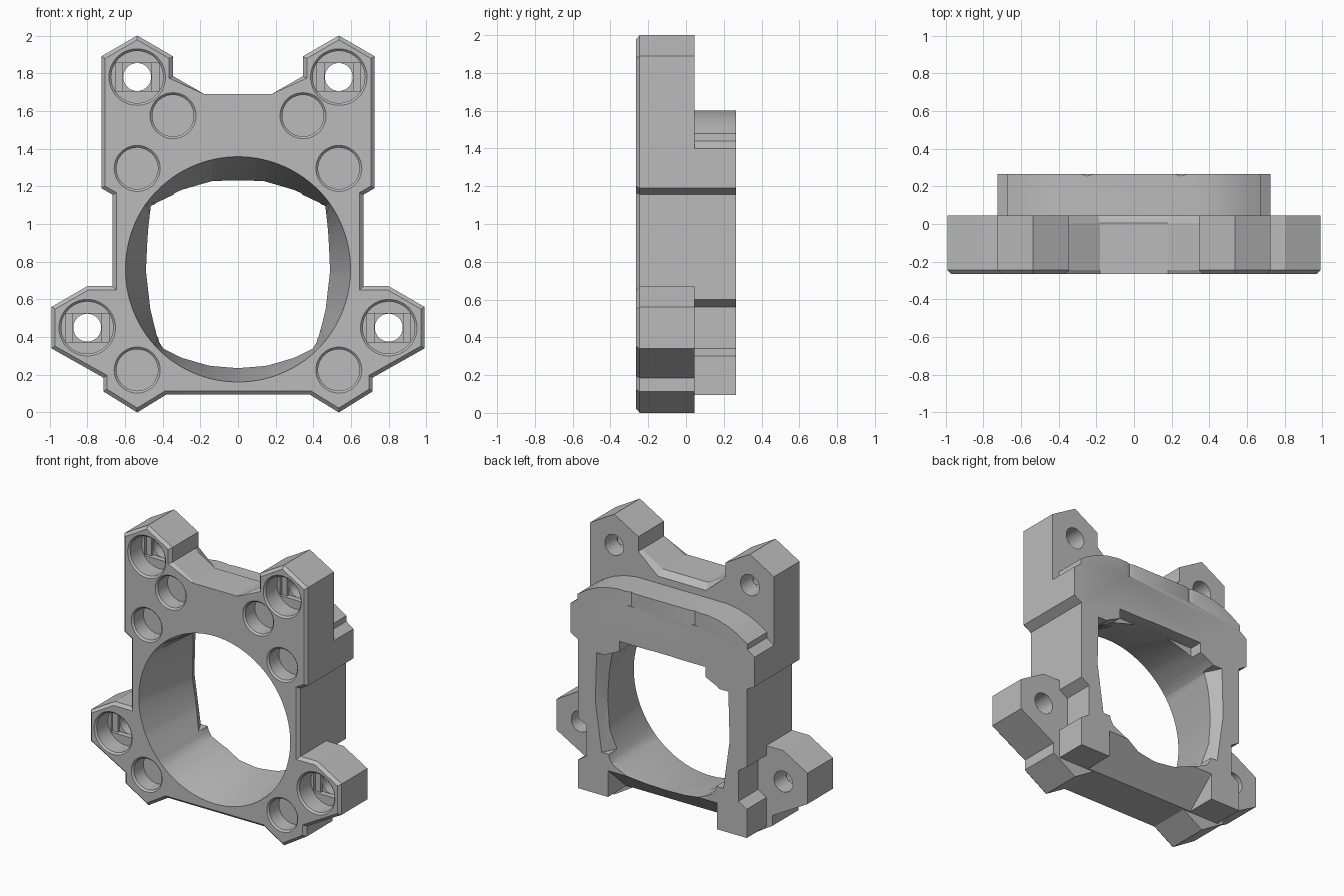
import bpy, bmesh, math
from mathutils import Vector

cube = bpy.data.objects.get("Cube")
if cube:
    bpy.data.objects.remove(cube, do_unlink=True)

FRONT, MID, BACK = -0.265, 0.045, 0.265
HOLE_Z = 0.76

grey = bpy.data.materials.new("matte_grey")
grey.use_nodes = True
grey.diffuse_color = (0.5, 0.5, 0.5, 1)
grey.node_tree.nodes["Principled BSDF"].inputs["Base Color"].default_value = (0.5, 0.5, 0.5, 1)


def finish(bm, name):
    bmesh.ops.recalc_face_normals(bm, faces=bm.faces[:])
    mesh = bpy.data.meshes.new(name)
    bm.to_mesh(mesh)
    bm.free()
    mesh.materials.append(grey)
    obj = bpy.data.objects.new(name, mesh)
    bpy.context.collection.objects.link(obj)
    return obj


def loft(rings):
    """Closed solid through rings of equal point count."""
    bm = bmesh.new()
    loops = [[bm.verts.new(p) for p in ring] for ring in rings]
    n = len(loops[0])
    for a, b in zip(loops, loops[1:]):
        for i in range(n):
            j = (i + 1) % n
            bm.faces.new((a[i], a[j], b[j], b[i]))
    bm.faces.new(loops[0])
    bm.faces.new(loops[-1][::-1])
    bmesh.ops.recalc_face_normals(bm, faces=bm.faces[:])
    return bm


def mirrored(half):
    """Full outline from a right half listed top to bottom."""
    return half + [(-x, z) for x, z in reversed(half) if x > 0]


def prism(outline, y0, y1):
    return loft([[(x, y, z) for x, z in outline] for y in (y0, y1)])


def circle(x, z, r, y, n=48):
    return [(x + r * math.cos(math.tau * i / n), y, z + r * math.sin(math.tau * i / n))
            for i in range(n)]


def box(x0, x1, y0, y1, z0, z1):
    return prism([(x0, z0), (x1, z0), (x1, z1), (x0, z1)], y0, y1)


def combine(body, bm, operation="DIFFERENCE"):
    tool = finish(bm, "cutter")
    tool.hide_render = True
    mod = body.modifiers.new("combine", "BOOLEAN")
    mod.operation, mod.solver, mod.object = operation, "EXACT", tool
    bpy.context.view_layer.objects.active = body
    bpy.ops.object.modifier_apply(modifier=mod.name)
    bpy.data.objects.remove(tool, do_unlink=True)


# Front plate with four pointed mounting lugs and feet
plate = prism(mirrored([
    (0.18, 1.69), (0.345, 1.785), (0.345, 1.89), (0.535, 2.0), (0.725, 1.89),
    (0.725, 1.19), (0.665, 1.155), (0.665, 0.67), (0.8, 0.67), (0.99, 0.56),
    (0.99, 0.34), (0.715, 0.185), (0.715, 0.112), (0.535, 0), (0.38, 0.095)]), FRONT, MID)


def edges_at(bm, y, test):
    return [e for e in bm.edges if all(abs(v.co.y - y) < 1e-4 for v in e.verts)
            and test((e.verts[0].co + e.verts[1].co) / 2)]


bmesh.ops.bevel(plate, geom=edges_at(plate, FRONT, lambda m: abs(m.x) > 0.01 or m.z < 1),
                offset=0.02, segments=1, affect="EDGES")
bmesh.ops.bevel(plate, geom=edges_at(plate, MID, lambda m: abs(m.x) < 0.3 and m.z > 1.6),
                offset=0.04, segments=1, affect="EDGES")
body = finish(plate, "mounting_bracket")

# Rear block with rounded shoulders and clearance notches beside the lower lugs
combine(body, prism(mirrored([
    (0.36, 1.6), (0.45, 1.585), (0.53, 1.56), (0.6, 1.525), (0.67, 1.48),
    (0.67, 1.44), (0.725, 1.4), (0.725, 1.19), (0.665, 1.155), (0.665, 0.6),
    (0.6, 0.56), (0.6, 0.34), (0.665, 0.3), (0.665, 0.095)]), 0.0, BACK), "UNION")

# Sloping relief under the rear of the block
combine(body, loft([[(x, 0.055, 0.05), (x, 0.055, 0.095), (x, BACK + 0.02, 0.3), (x, BACK + 0.02, 0.05)]
                    for x in (-0.43, 0.43)]))

# Main opening: round at the front, squarer at the back
rim = mirrored([(0, 1.23), (0.1, 1.23), (0.3, 1.175), (0.46, 1.1), (0.475, 0.95), (0.485, 0.75),
                (0.465, 0.55), (0.41, 0.345), (0.3, 0.29), (0.15, 0.247), (0, 0.235)])


def rim_point(angle, y):
    d = Vector((math.sin(angle), math.cos(angle)))
    pts = [Vector((x, z - HOLE_Z)) for x, z in rim]
    for a, b in zip(pts, pts[1:] + pts[:1]):
        e = b - a
        det = d.cross(e)
        if abs(det) > 1e-9:
            r, t = a.cross(e) / det, a.cross(d) / det
            if r > 0 and -1e-6 <= t <= 1 + 1e-6:
                return (d.x * r, y, HOLE_Z + d.y * r)


angles = [math.tau * (i + 0.5) / 96 for i in range(96)]
combine(body, loft([
    [(0.6 * math.sin(a), FRONT - 0.01, HOLE_Z + 0.6 * math.cos(a)) for a in angles],
    [rim_point(a, 0.2) for a in angles],
    [rim_point(a, BACK + 0.01) for a in angles]]))
combine(body, box(-0.34, 0.34, 0.17, BACK + 0.01, 1.0, 1.228))

# Flared sides at the rear of the opening
for s in (-1, 1):
    combine(body, loft([[(s * x, y, z) for x, z in
                         ((0.3, 0.4), (w - 0.05, 0.4), (w, 0.75), (w - 0.01, 1.1), (0.3, 1.1))]
                        for w, y in ((0.47, 0.15), (0.535, BACK + 0.01))]))


def pocket(x, z, r, depth):
    """Blind round hole with a small chamfer at the mouth."""
    combine(body, loft([circle(x, z, r + 0.012, FRONT - 0.01), circle(x, z, r + 0.012, FRONT),
                        circle(x, z, r, FRONT + 0.012), circle(x, z, r, FRONT + depth)]))


for s in (-1, 1):
    # Blind pockets
    for x, z in ((0.345, 1.575), (0.535, 1.295), (0.535, 0.225)):
        pocket(s * x, z, 0.11, 0.12)
    # Counterbored screw holes with stepped floors
    for x, z in ((0.535, 1.78), (0.8, 0.45)):
        x *= s
        floor = FRONT + 0.14
        pocket(x, z, 0.138, 0.14)
        combine(body, box(x - 0.115, x + 0.115, floor - 0.01, floor + 0.02, z - 0.075, z + 0.075))
        combine(body, box(x - 0.075, x + 0.075, floor, floor + 0.04, z - 0.075, z + 0.075))
        combine(body, prism([(p[0], p[2]) for p in circle(x, z, 0.074, 0)], floor, MID + 0.01))
    # Small rear marker grooves
    combine(body, loft([[(s * 0.25 + a, BACK + b, z) for a, b in
                         ((-0.03, 0.01), (-0.03, 0), (0, -0.01), (0.03, 0), (0.03, 0.01))]
                        for z in (1.5, 1.62)]))

bpy.ops.object.select_all(action="DESELECT")
body.select_set(True)
bpy.context.view_layer.objects.active = body
bpy.ops.object.shade_smooth_by_angle(angle=math.radians(25))
